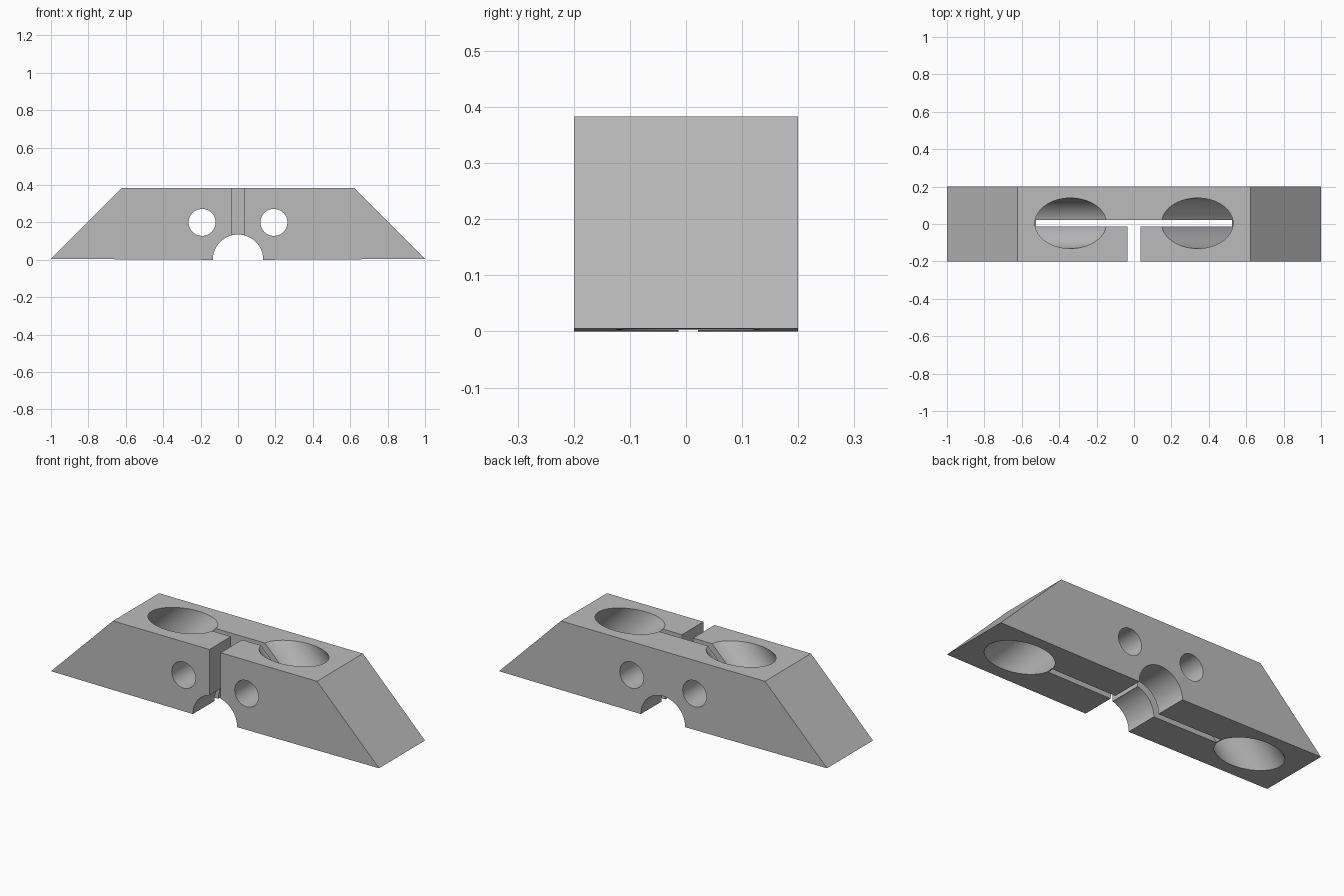
import bpy
import bmesh
import math
from mathutils import Matrix, Vector

cube = bpy.data.objects.get("Cube")
if cube:
    bpy.data.objects.remove(cube, do_unlink=True)

WIDTH, HEIGHT, SLOT_Y = 0.4, 0.383, 0.004

# Plain grey material
grey = bpy.data.materials.new("plain grey")
grey.use_nodes = True
colour = (0.5, 0.5, 0.5, 1)
grey.diffuse_color = colour
grey.node_tree.nodes["Principled BSDF"].inputs["Base Color"].default_value = colour


def add_object(name, bm):
    bmesh.ops.recalc_face_normals(bm, faces=bm.faces)
    mesh = bpy.data.meshes.new(name)
    bm.to_mesh(mesh)
    bm.free()
    mesh.materials.append(grey)
    obj = bpy.data.objects.new(name, mesh)
    bpy.context.collection.objects.link(obj)
    return obj


def prism(name, profile):
    """Extrude an (x, z) outline through the block's width."""
    bm = bmesh.new()
    face = bm.faces.new([bm.verts.new((x, -WIDTH / 2, z)) for x, z in profile])
    ext = bmesh.ops.extrude_face_region(bm, geom=[face])
    verts = [v for v in ext["geom"] if isinstance(v, bmesh.types.BMVert)]
    bmesh.ops.translate(bm, verts=verts, vec=(0, WIDTH, 0))
    return add_object(name, bm)


def box(name, low, high):
    bm = bmesh.new()
    low, high = Vector(low), Vector(high)
    size = Matrix.Diagonal(high - low).to_4x4()
    bmesh.ops.create_cube(bm, size=1, matrix=Matrix.Translation((low + high) / 2) @ size)
    return add_object(name, bm)


def cylinder(name, centre, radius, length, angle, axis):
    bm = bmesh.new()
    place = Matrix.Translation(centre) @ Matrix.Rotation(angle, 4, axis)
    bmesh.ops.create_cone(bm, cap_ends=True, segments=96, radius1=radius,
                          radius2=radius, depth=length, matrix=place)
    return add_object(name, bm)


# Block with sloping ends and a very slightly tilted underside
half = [(0.135, 0), (1, 0.005), (0.622, HEIGHT)]
block = prism("clamp_block", half + [(-x, z) for x, z in reversed(half)])

# Arch, centre slit and front gap
cutters = [
    cylinder("arch_cutter", (0, 0, 0), 0.135, 1, math.pi / 2, 'X'),
    box("slit_cutter", (-0.525, SLOT_Y - 0.017, -0.1), (0.525, SLOT_Y + 0.017, 0.5)),
    box("front_gap_cutter", (-0.034, -0.3, -0.1), (0.034, SLOT_Y, 0.5)),
]

# Slanted bores parallel to the ends, and straight cross holes
for side, label in ((1, "left"), (-1, "right")):
    cutters.append(cylinder(label + "_bore_cutter", (side * 0.53, SLOT_Y, HEIGHT / 2),
                            0.135, 1.6, -side * math.pi / 4, 'Y'))
    cutters.append(cylinder(label + "_hole_cutter", (side * 0.192, 0, 0.2),
                            0.072, 1, math.pi / 2, 'X'))

bpy.context.view_layer.objects.active = block
for cutter in cutters:
    mod = block.modifiers.new(cutter.name, 'BOOLEAN')
    mod.operation = 'DIFFERENCE'
    mod.solver = 'EXACT'
    mod.object = cutter
    bpy.ops.object.modifier_apply(modifier=mod.name)
for cutter in cutters:
    bpy.data.objects.remove(cutter, do_unlink=True)

# Smooth bores, sharp edges
bpy.ops.object.select_all(action='DESELECT')
block.select_set(True)
bpy.ops.object.shade_smooth_by_angle(angle=math.radians(30))
